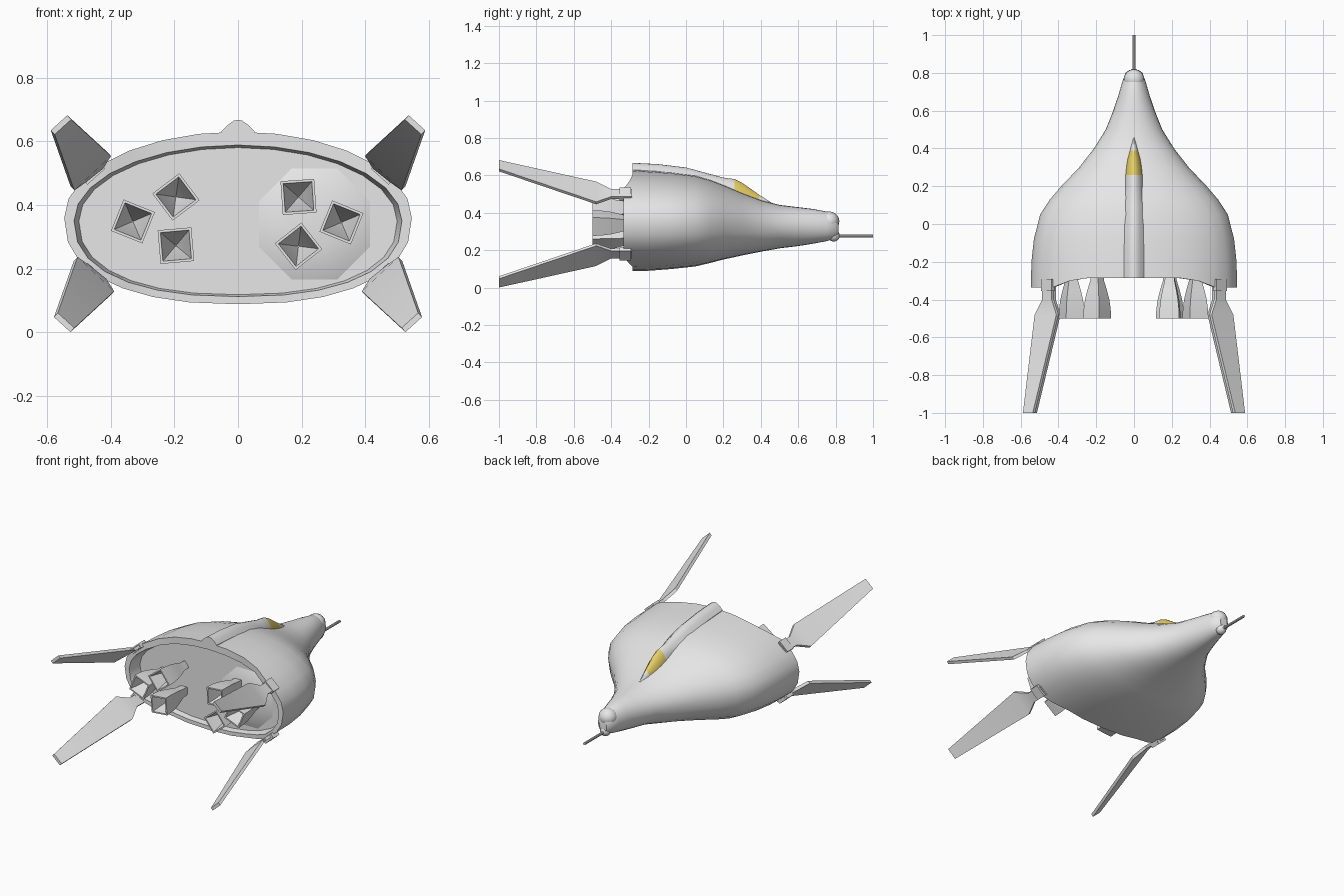
import bpy, math
from mathutils import Vector

if "Cube" in bpy.data.objects:
    bpy.data.objects.remove(bpy.data.objects["Cube"])


def material(name, rgb):
    m = bpy.data.materials.new(name)
    m.diffuse_color = (*rgb, 1)
    m.use_nodes = True
    m.node_tree.nodes["Principled BSDF"].inputs["Base Color"].default_value = m.diffuse_color
    return m


GREY = material("hull grey", (0.8, 0.8, 0.8))
YELLOW = material("canopy yellow", (0.8, 0.62, 0.13))


def add(name, verts, faces, angle=35):
    me = bpy.data.meshes.new(name)
    me.from_pydata([tuple(v) for v in verts], [], faces)
    me.materials.append(GREY)
    ob = bpy.data.objects.new(name, me)
    bpy.context.collection.objects.link(ob)
    bpy.ops.object.select_all(action='DESELECT')
    ob.select_set(True)
    bpy.context.view_layer.objects.active = ob
    bpy.ops.object.mode_set(mode='EDIT')
    bpy.ops.mesh.select_all(action='SELECT')
    bpy.ops.mesh.normals_make_consistent(inside=False)
    bpy.ops.object.mode_set(mode='OBJECT')
    if angle:
        bpy.ops.object.shade_smooth_by_angle(angle=math.radians(angle))
    return ob


def loft(name, rings, angle=35):
    """Skin closed rings of equal length and cap both ends."""
    n = len(rings[0])
    verts = [v for r in rings for v in r]
    faces = [(k * n + i, k * n + (i + 1) % n, (k + 1) * n + (i + 1) % n, (k + 1) * n + i)
             for k in range(len(rings) - 1) for i in range(n)]
    faces += [tuple(range(n)), tuple(range((len(rings) - 1) * n, len(rings) * n))]
    return add(name, verts, faces, angle)


# Hull: elliptical sections (y, half width, top z, bottom z), flatter underneath
N = 28


def section(y, w, top, bot, sweep=0):
    mid = (top + bot) / 2
    ring = []
    for i in range(N):
        a = 2 * math.pi * i / N
        c, s = math.cos(a), math.sin(a)
        e = 1.0 if s >= 0 or y > 0.45 else 0.85
        x = w * math.copysign(abs(c) ** e, c)
        z = mid + (top - mid) * math.copysign(abs(s) ** e, s)
        t = min(max((abs(x) - 0.28) / 0.16, 0), 1)
        ring.append((x, y - sweep * t * t * (3 - 2 * t), z))
    return ring


stations = [(0.815, 0.025, 0.36, 0.275), (0.80, 0.045, 0.385, 0.262), (0.75, 0.063, 0.407, 0.248),
            (0.68, 0.083, 0.42, 0.235), (0.6, 0.11, 0.43, 0.222), (0.5, 0.15, 0.442, 0.21),
            (0.4, 0.212, 0.468, 0.192), (0.3, 0.29, 0.507, 0.172), (0.2, 0.385, 0.55, 0.15),
            (0.13, 0.445, 0.577, 0.132), (0.05, 0.497, 0.6, 0.113), (-0.08, 0.53, 0.617, 0.099),
            (-0.2, 0.543, 0.625, 0.09)]
rings = [section(*s) for s in stations]
rings.append(section(-0.285, 0.546, 0.63, 0.088, 0.05))   # rear lip
rings.append(section(-0.285, 0.515, 0.588, 0.112, 0.05))  # lip inner edge
rings.append(section(-0.25, 0.50, 0.58, 0.118))           # recessed rear panel
loft("hull", rings)

# Dorsal spine with painted canopy: (y, half width, top z, base z)
spine = [(-0.285, 0.055, 0.667, 0.60), (-0.15, 0.055, 0.66, 0.59), (0.0, 0.053, 0.642, 0.57),
         (0.1, 0.051, 0.615, 0.55), (0.2, 0.048, 0.588, 0.51), (0.26, 0.046, 0.58, 0.49),
         (0.3, 0.042, 0.56, 0.47), (0.35, 0.034, 0.525, 0.45), (0.39, 0.024, 0.497, 0.44),
         (0.47, 0.006, 0.446, 0.42)]
shape = [(-1, 0), (-0.95, 0.45), (-0.6, 0.75), (-0.25, 0.96), (0, 1),
         (0.25, 0.96), (0.6, 0.75), (0.95, 0.45), (1, 0)]
ob = loft("spine_and_canopy", [[(w * a, y, b + (t - b) * h) for a, h in shape]
                               for y, w, t, b in spine])
ob.data.materials.append(YELLOW)
for p in ob.data.polygons:
    if 0.26 < p.center.y < 0.39:
        p.material_index = 1


# Nose pods and probe
def pod(name, loc, scale):
    bpy.ops.mesh.primitive_uv_sphere_add(segments=16, ring_count=10, radius=1, location=loc)
    o = bpy.context.object
    o.name = name
    o.scale = scale
    o.data.materials.append(GREY)
    bpy.ops.object.shade_smooth()


pod("nose_cap", (0, 0.765, 0.355), (0.055, 0.055, 0.052))
pod("probe_mount", (0, 0.79, 0.278), (0.032, 0.032, 0.032))
bpy.ops.mesh.primitive_cylinder_add(vertices=10, radius=0.008, depth=0.22, location=(0, 0.89, 0.275),
                                    rotation=(math.pi / 2, 0, 0))
bpy.context.object.name = "nose_probe"
bpy.context.object.data.materials.append(GREY)

# Octagonal engine mount on the right half of the rear panel
mount = [[(0.24 + r * math.cos(a), y, 0.34 + r * math.sin(a))
          for a in (math.pi / 8 + math.pi / 4 * i for i in range(8))]
         for y, r in ((-0.245, 0.20), (-0.262, 0.16), (-0.275, 0.08))]
loft("engine_mount", mount, 60)

# Square engine bells: outside flares, inside narrows to a point
bell = [(-0.245, 0.022), (-0.30, 0.026), (-0.35, 0.037), (-0.40, 0.046), (-0.45, 0.051),
        (-0.50, 0.053), (-0.50, 0.045), (-0.40, 0.024), (-0.34, 0.002)]
engines = [(-0.33, 0.348, -22), (-0.195, 0.425, 37), (-0.195, 0.272, 5),
           (0.19, 0.425, 4), (0.325, 0.345, -22), (0.19, 0.27, 38)]
for i, (x, z, deg) in enumerate(engines):
    loft(f"engine_{i + 1}",
         [[(x + h * math.sqrt(2) * math.cos(a), y, z + h * math.sqrt(2) * math.sin(a))
           for a in (math.radians(deg + 45 + 90 * k) for k in range(4))] for y, h in bell], 30)

# Four tail fins: inner and outer edge of the blade from neck to tip
inner = [(0.43, -0.29, 0.52), (0.43, -0.40, 0.52), (0.405, -0.48, 0.56), (0.53, -1.0, 0.675)]
outer = [(0.48, -0.29, 0.48), (0.48, -0.40, 0.48), (0.52, -0.48, 0.452), (0.582, -1.0, 0.628)]
half = Vector((0.68, 0, 0.73)) * 0.009
for sx, side in ((1, "right"), (-1, "left")):
    for up, level in ((True, "upper"), (False, "lower")):
        fin = []
        for a, b in zip(inner, outer):
            a, b = Vector(a), Vector(b)
            ring = [a + half, b + half, b - half, a - half]
            fin.append([(sx * (v.x if up else v.x - 0.01), v.y, v.z if up else 0.682 - v.z)
                        for v in ring])
        loft(f"{level}_{side}_fin", fin, 25)
        # hinge bracket on the hull lip
        z = 0.50 if up else 0.182
        bpy.ops.mesh.primitive_cube_add(size=1, location=(sx * 0.455, -0.325, z),
                                        rotation=(0, sx * (1 if up else -1) * math.radians(42), 0))
        o = bpy.context.object
        o.name = f"{level}_{side}_hinge"
        o.scale = (0.075, 0.06, 0.03)
        o.data.materials.append(GREY)
